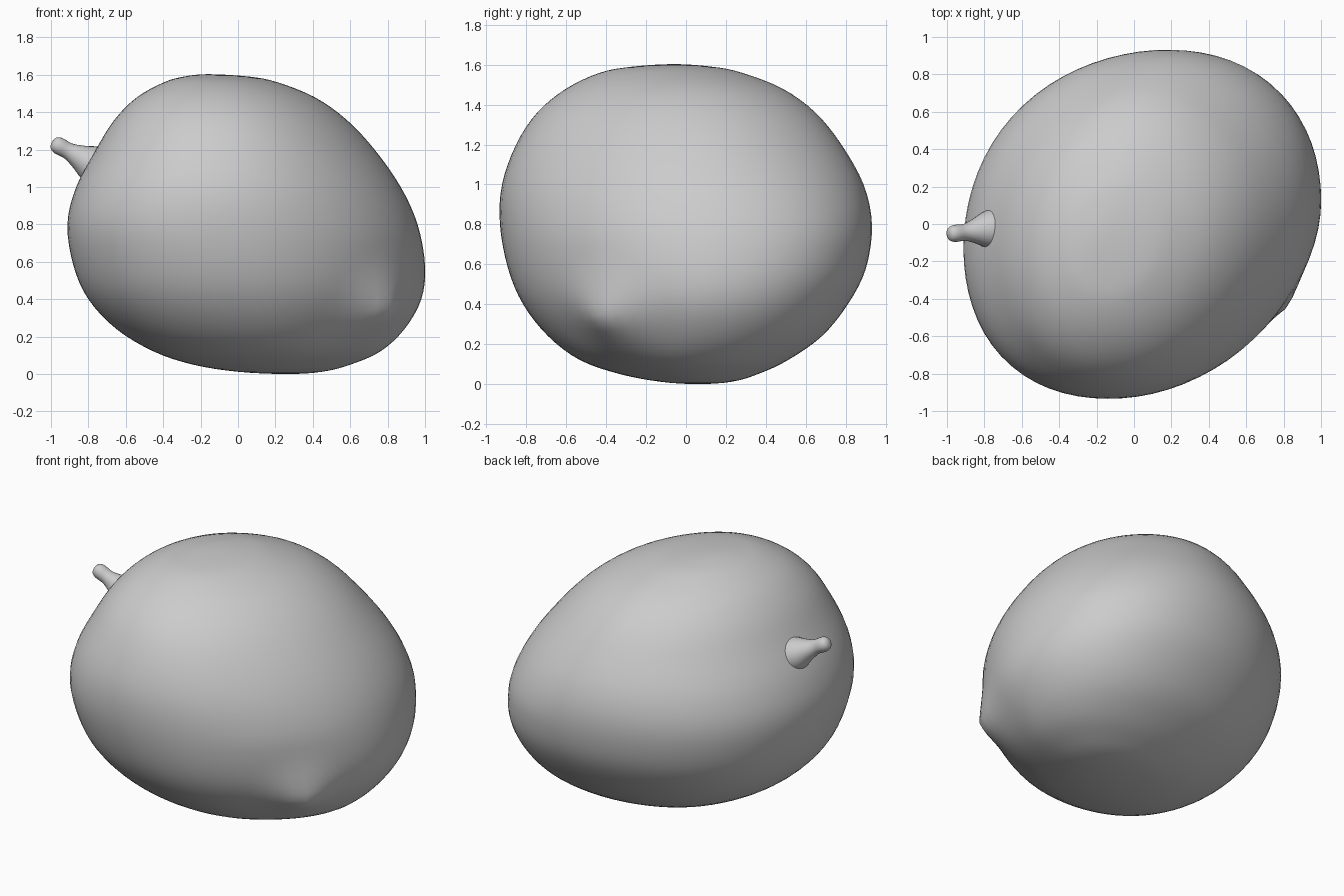
import bpy
import bmesh
import math
from mathutils import Vector

if "Cube" in bpy.data.objects:
    bpy.data.objects.remove(bpy.data.objects["Cube"])


def spline(rows, steps):
    """Catmull-Rom through rows; the first and last rows are phantom ends."""
    out = []
    for i in range(1, len(rows) - 2):
        p0, p1, p2, p3 = rows[i - 1:i + 3]
        for k in range(steps):
            t = k / steps
            out.append([0.5 * (2 * b + (c - a) * t + (2 * a - 5 * b + 4 * c - d) * t * t
                               + (3 * b - a - 3 * c + d) * t ** 3)
                        for a, b, c, d in zip(p0, p1, p2, p3)])
    out.append(list(rows[-2]))
    return out


def loft(name, start, rings, end):
    """Skin closed rings and close both ends with a pole."""
    bm = bmesh.new()
    first, last = bm.verts.new(start), bm.verts.new(end)
    loops = [[bm.verts.new(p) for p in ring] for ring in rings]
    n = len(loops[0])
    for j in range(n):
        k = (j + 1) % n
        bm.faces.new((first, loops[0][k], loops[0][j]))
        bm.faces.new((last, loops[-1][j], loops[-1][k]))
        for a, b in zip(loops, loops[1:]):
            bm.faces.new((a[j], a[k], b[k], b[j]))
    bmesh.ops.recalc_face_normals(bm, faces=bm.faces)
    for f in bm.faces:
        f.smooth = True
    mesh = bpy.data.meshes.new(name)
    bm.to_mesh(mesh)
    bm.free()
    obj = bpy.data.objects.new(name, mesh)
    bpy.context.collection.objects.link(obj)
    return obj


# Fruit body: horizontal slices as z, x min, x max, y min, y max
slices = [
    (0.00, 0.26, 0.26, 0.06, 0.06),
    (0.012, 0.00, 0.45, -0.13, 0.23),
    (0.05, -0.24, 0.60, -0.33, 0.36),
    (0.12, -0.45, 0.76, -0.53, 0.51),
    (0.24, -0.65, 0.89, -0.69, 0.68),
    (0.40, -0.80, 0.98, -0.815, 0.81),
    (0.58, -0.88, 1.00, -0.89, 0.90),
    (0.80, -0.912, 0.96, -0.93, 0.93),
    (1.00, -0.865, 0.87, -0.92, 0.89),
    (1.20, -0.76, 0.73, -0.85, 0.78),
    (1.36, -0.66, 0.58, -0.745, 0.65),
    (1.48, -0.54, 0.41, -0.60, 0.485),
    (1.56, -0.395, 0.21, -0.43, 0.28),
    (1.59, -0.29, 0.06, -0.27, 0.13),
    (1.603, -0.16, -0.16, -0.06, -0.06),
]


def flipped(r):
    return (r[0], r[2], r[1], r[4], r[3])


rows = spline([flipped(slices[1])] + slices + [flipped(slices[-2])], 4)

# Fullness of each slice's corners: back right, back left, front left, front right
fullness = [
    (0.015, 0.03, 0.015, -0.03),   # low
    (0.022, 0.025, 0.025, 0.0),    # middle
    (-0.02, 0.015, 0.015, -0.01),  # high
]

# Pointed beak low on the front right
beak = Vector((0.76, -0.41, 0.32))
beak_dir = Vector((0.80, -0.50, -0.10)).normalized()
skew = math.asin(0.14)
SEG = 72


def body_point(row, t):
    z, x0, x1, y0, y1 = row
    q = int(t / (math.pi / 2)) % 4
    h = min(max((z - 0.25) / 0.5, 0), 1.9999)
    if h > 1:
        h = min(1 + (z - 0.75) / 0.5, 1.9999)
    lo, hi = fullness[int(h)][q], fullness[int(h) + 1][q]
    g = 1 + (lo + (hi - lo) * (h - int(h))) * math.sin(2 * t) ** 2
    p = Vector(((x0 + x1) / 2 + g * (x1 - x0) / 2 * math.cos(t),
                (y0 + y1) / 2 + g * (y1 - y0) / 2 * math.sin(t + skew), z))
    w = max(0.0, 1 - (p - beak).length / 0.36)
    return p + beak_dir * 0.10 * w ** 2


rings = [[body_point(r, math.tau * (j + 0.001) / SEG) for j in range(SEG)] for r in rows[1:-1]]
loft("fruit_body", body_point(rows[0], 0), rings, body_point(rows[-1], 0))

# Stem: radii along a tilted axis, flared into the fruit, knobbed at the tip
base, tip = Vector((-0.70, -0.02, 1.08)), Vector((-0.995, -0.055, 1.24))
axis = tip - base
side = axis.cross(Vector((0, 0, 1))).normalized()
up = side.cross(axis).normalized()
profile = spline([(-0.1, 0.13), (0.0, 0.12), (0.3, 0.098), (0.5, 0.068), (0.7, 0.045),
                  (0.87, 0.046), (0.96, 0.036), (0.995, 0.015), (1.0, 0.0)], 3)
stem_rings = [[base + axis * s + (side * math.cos(a) + up * math.sin(a)) * r
               for a in (math.tau * j / 24 for j in range(24))] for s, r in profile]
loft("stem", base, stem_rings, tip)
